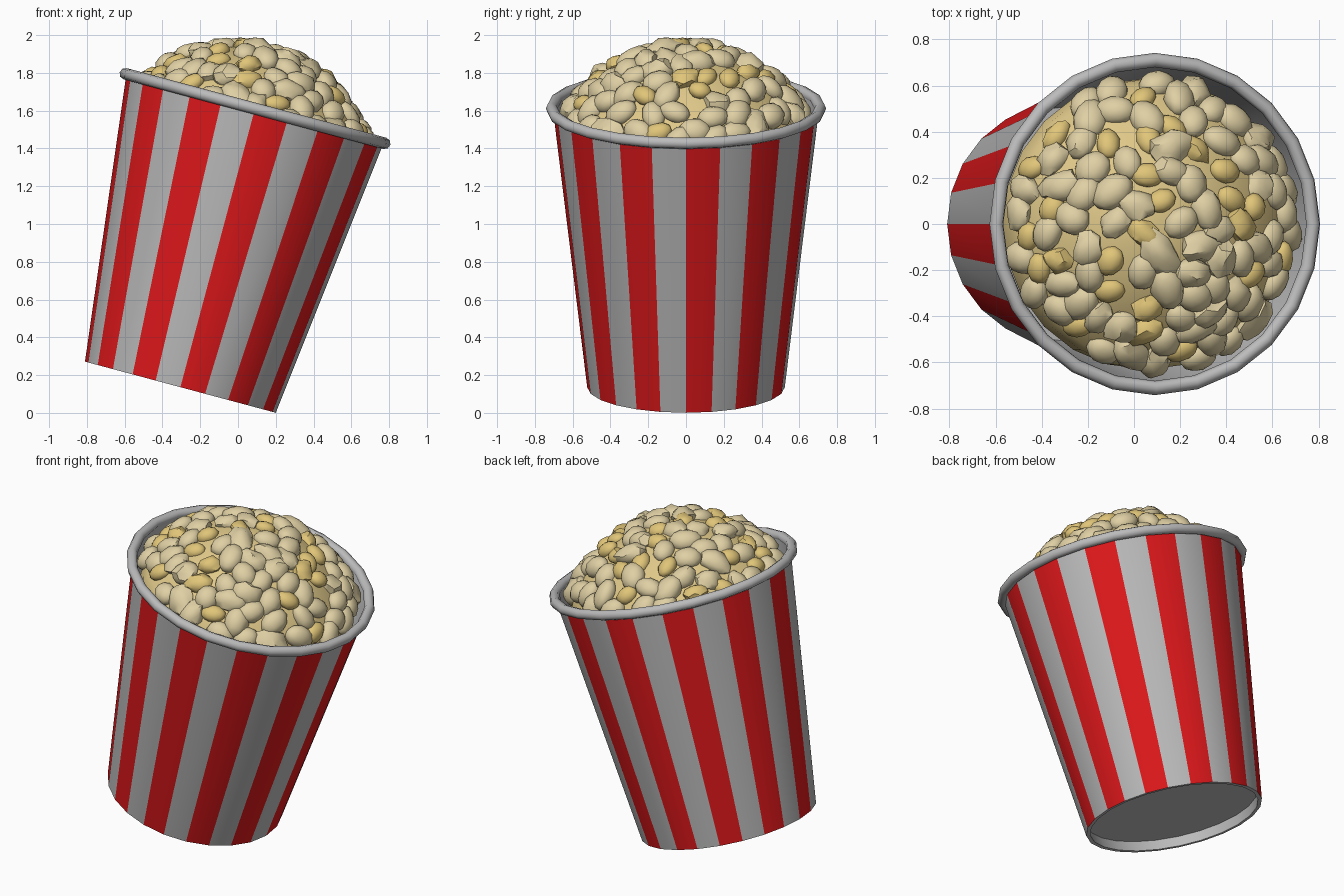
import bpy, bmesh, math, random
from mathutils import Matrix, Vector, noise

if "Cube" in bpy.data.objects:
    bpy.data.objects.remove(bpy.data.objects["Cube"])

random.seed(7)
TILT = Matrix.Translation((-0.305, 0, 0.136)) @ Matrix.Rotation(math.radians(15), 4, 'Y')
SEG, H = 24, 1.527


def material(name, r, g, b):
    m = bpy.data.materials.new(name)
    m.diffuse_color = (r, g, b, 1)
    m.use_nodes = True
    m.node_tree.nodes["Principled BSDF"].inputs["Base Color"].default_value = m.diffuse_color
    return m


WHITE = material("paper white", 0.50, 0.50, 0.50)
RED = material("stripe red", 0.74, 0.009, 0.011)
CREAM = material("popcorn cream", 0.74, 0.63, 0.37)
BUTTER = material("butter yellow", 0.75, 0.56, 0.19)
BASE = material("pale butter", 0.74, 0.58, 0.25)


def finish(bm, name, mats, angle=40):
    bmesh.ops.recalc_face_normals(bm, faces=bm.faces)
    bm.transform(TILT)
    me = bpy.data.meshes.new(name)
    bm.to_mesh(me)
    bm.free()
    for m in mats:
        me.materials.append(m)
    ob = bpy.data.objects.new(name, me)
    bpy.context.collection.objects.link(ob)
    bpy.ops.object.select_all(action='DESELECT')
    bpy.context.view_layer.objects.active = ob
    ob.select_set(True)
    bpy.ops.object.shade_smooth_by_angle(angle=math.radians(angle))
    return ob


def lathe(profile, closed):
    """Spin (radius, height) points into rings; returns the bmesh, rings and face bands."""
    bm = bmesh.new()
    rings = []
    for r, z in profile:
        rings.append([bm.verts.new((r * math.cos(2 * math.pi * i / SEG),
                                    r * math.sin(2 * math.pi * i / SEG), z)) for i in range(SEG)])
    bands = []
    n = len(rings)
    for k in range(n if closed else n - 1):
        a, b = rings[k], rings[(k + 1) % n]
        bands.append([bm.faces.new((a[i], a[(i + 1) % SEG], b[(i + 1) % SEG], b[i])) for i in range(SEG)])
    return bm, rings, bands


# Bucket: recessed underside, striped outer wall, inner wall and floor
bm, rings, bands = lathe([(0.505, 0.06), (0.50, 0.0), (0.523, 0.0), (0.705, H),
                          (0.685, H), (0.51, 0.08)], False)
bm.faces.new(rings[0])
bm.faces.new(rings[-1])
for i, f in enumerate(bands[2]):
    f.material_index = 1 - i % 2
finish(bm, "bucket", [WHITE, RED])

# Rolled rim
bm, _, _ = lathe([(0.711 + 0.031 * math.cos(t * math.pi / 4),
                   H + 0.031 * math.sin(t * math.pi / 4)) for t in range(8)], True)
finish(bm, "rolled_rim", [WHITE], 60)

# Popcorn mound under the kernels
A, C, Z0, POW = 0.63, 0.385, H - 0.07, 0.75


def mound_height(r):
    return Z0 + C * max(0.0, 1 - r * r) ** POW


bm, rings, _ = lathe([(A, Z0 - 0.12)] + [(A * r, mound_height(r)) for r in
                     (1, 0.97, 0.9, 0.8, 0.65, 0.5, 0.35, 0.2, 0.08)], False)
bm.faces.new(rings[-1])
finish(bm, "popcorn_mound", [BASE], 60)


def add_kernel(bm, pos, normal, size):
    """One lumpy oval kernel lying on the mound."""
    geo = bmesh.ops.create_icosphere(bm, subdivisions=2, radius=1)
    seed = Vector((random.uniform(0, 50), random.uniform(0, 50), random.uniform(0, 50)))
    lump = random.choice((0.04, 0.1, 0.35))
    for v in geo['verts']:
        v.co *= 1 + lump * noise.noise(v.co * 1.6 + seed)
    turn = normal.to_track_quat('Z', 'Y').to_matrix().to_4x4()
    m = (Matrix.Translation(pos) @ turn @ Matrix.Rotation(random.uniform(0, 6.28), 4, 'Z')
         @ Matrix.Rotation(random.uniform(-0.35, 0.35), 4, 'X')
         @ Matrix.Diagonal((size * random.uniform(1.15, 1.45), size, size * 0.8, 1)))
    bmesh.ops.transform(bm, matrix=m, verts=geo['verts'])


# Kernels: scattered over the mound with a minimum spacing
heaps = [bmesh.new(), bmesh.new()]
placed = []
for _ in range(8000):
    a, r = random.uniform(0, 2 * math.pi), 0.97 * math.sqrt(random.random())
    if random.random() < 0.3:
        r = random.uniform(0.8, 0.97)
    p = Vector((r * math.cos(a) * A, r * math.sin(a) * A, mound_height(r)))
    if any((p - q).length < 0.102 for q in placed):
        continue
    placed.append(p)
    slope = 2 * POW * C * r * (1 - r * r) ** (POW - 1) / A
    nrm = Vector((slope * math.cos(a), slope * math.sin(a), 1)).normalized()
    yellow = random.random() < 0.25
    size = random.uniform(0.052, 0.06) if yellow else random.uniform(0.062, 0.076)
    add_kernel(heaps[yellow], p + nrm * random.uniform(-0.01, 0.012) * (1 - r ** 4), nrm, size)
finish(heaps[0], "cream_kernels", [CREAM], 40)
finish(heaps[1], "butter_kernels", [BUTTER], 40)
